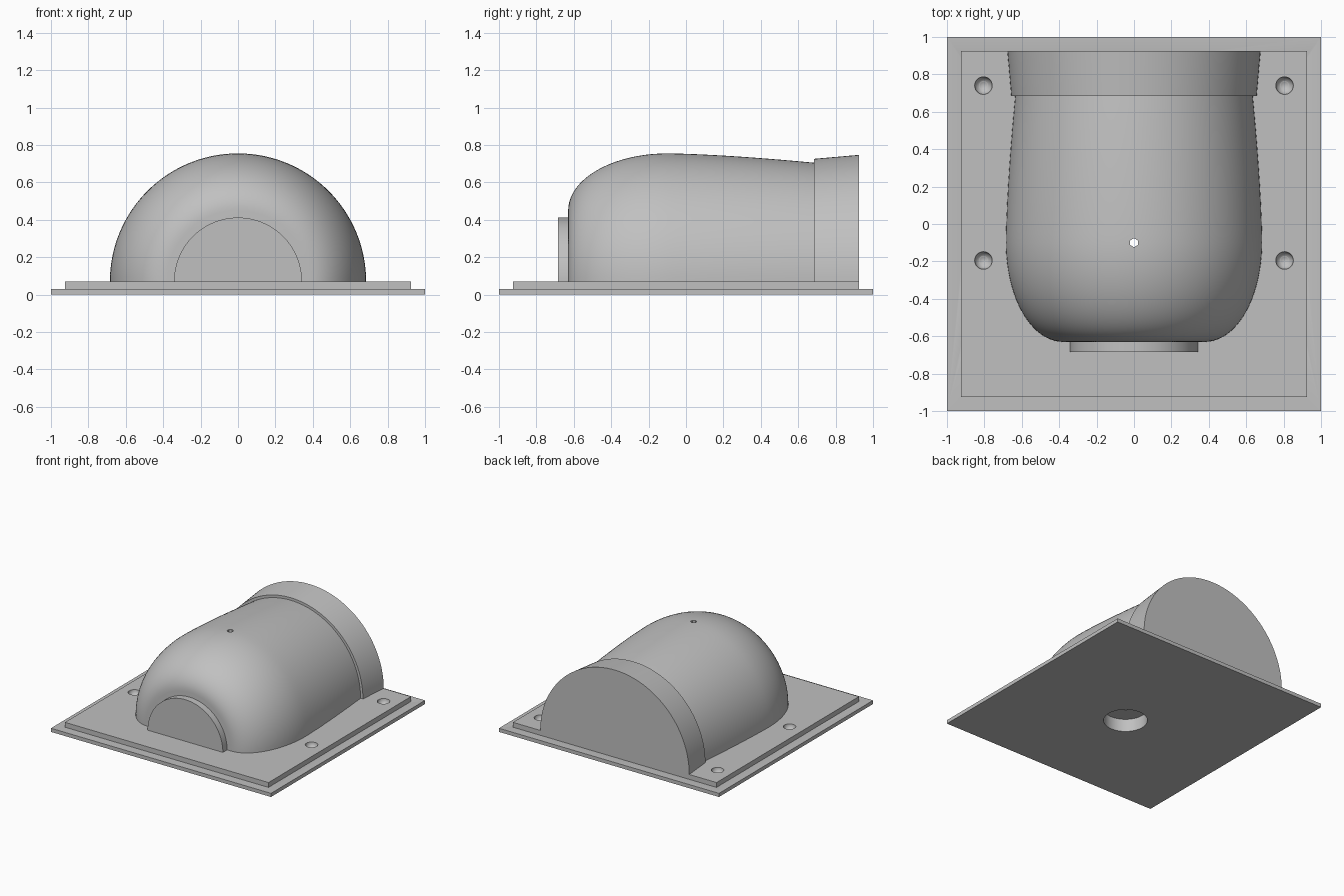
import bpy, bmesh, math
from mathutils import Matrix, Vector

cube = bpy.data.objects.get("Cube")
if cube:
    bpy.data.objects.remove(cube, do_unlink=True)

GREY = (0.53, 0.53, 0.53, 1.0)
grey = bpy.data.materials.new("plain grey")
grey.use_nodes = True
grey.diffuse_color = GREY
grey.node_tree.nodes["Principled BSDF"].inputs["Base Color"].default_value = GREY

DECK = 0.07      # top of the stepped base, and axis height of the housing
PIN_Y = -0.1     # vertical bore position


def finish(name, bm):
    bmesh.ops.recalc_face_normals(bm, faces=bm.faces)
    mesh = bpy.data.meshes.new(name)
    bm.to_mesh(mesh)
    bm.free()
    mesh.materials.append(grey)
    ob = bpy.data.objects.new(name, mesh)
    bpy.context.collection.objects.link(ob)
    return ob


def plate(name, half, z0, z1):
    bm = bmesh.new()
    size = Matrix.Diagonal((2 * half, 2 * half, z1 - z0, 1))
    bmesh.ops.create_cube(bm, size=1, matrix=Matrix.Translation((0, 0, (z0 + z1) / 2)) @ size)
    return finish(name, bm)


def half_lathe(name, profile, segments=72):
    """Solid half turn about the y axis, from (y, radius) pairs."""
    bm = bmesh.new()
    rings = []
    for y, r in profile:
        angles = [math.pi * i / segments for i in range(segments + 1)]
        rings.append([bm.verts.new((r * math.cos(a), y, DECK + r * math.sin(a))) for a in angles])
    for a, b in zip(rings, rings[1:]):
        for i in range(len(a)):
            j = (i + 1) % len(a)
            bm.faces.new((a[i], a[j], b[j], b[i]))
    bm.faces.new(rings[0])
    bm.faces.new(rings[-1])
    return finish(name, bm)


def bore(name, radius, z0, z1, sides):
    bm = bmesh.new()
    bmesh.ops.create_cone(bm, cap_ends=True, segments=sides, radius1=radius, radius2=radius,
                          depth=z1 - z0, matrix=Matrix.Translation((0, PIN_Y, (z0 + z1) / 2)))
    return finish(name, bm)


# Stepped base
lower_plate = plate("lower_plate", 1.0, 0, 0.03)
upper_plate = plate("upper_plate", 0.925, 0.03, DECK)

# Housing: rounded nose, then a gentle taper to the rear
nose = [(PIN_Y - 0.53 * math.cos(t), 0.38 + 0.305 * math.sin(t))
        for t in (math.pi / 2 * i / 20 for i in range(21))]
tail = []
for i in range(1, 17):
    u = i / 16
    tail.append((PIN_Y + 0.785 * u, 0.685 - 0.05 * u ** 1.5))
housing = half_lathe("housing", nose + tail)
collar = half_lathe("rear_collar", [(0.685, 0.656), (0.925, 0.677)])
boss = half_lathe("front_boss", [(-0.685, 0.342), (-0.63, 0.342)])

# Cutters: socket from below, fine vent to the top, round dimples at the corners
socket = bore("socket_cutter", 0.165, -0.1, 0.105, 48)
vent = bore("vent_cutter", 0.024, -0.05, 1.0, 6)
bm = bmesh.new()
for x in (-0.805, 0.805):
    for y in (0.74, -0.195):
        bmesh.ops.create_uvsphere(bm, u_segments=32, v_segments=16, radius=0.047,
                                  matrix=Matrix.Translation((x, y, DECK)))
dimples = finish("dimple_cutter", bm)
cutters = (socket, vent, dimples)

for part, cuts in ((lower_plate, (socket, dimples)),
                   (upper_plate, (socket, dimples)),
                   (housing, (socket, vent))):
    bpy.context.view_layer.objects.active = part
    for cutter in cuts:
        mod = part.modifiers.new("cut", 'BOOLEAN')
        mod.operation = 'DIFFERENCE'
        mod.solver = 'EXACT'
        mod.object = cutter
        bpy.ops.object.modifier_apply(modifier=mod.name)

for cutter in cutters:
    bpy.data.objects.remove(cutter, do_unlink=True)

# Smooth curved faces, crisp edges
bpy.ops.object.select_all(action='DESELECT')
for part in (lower_plate, upper_plate, housing, collar, boss):
    part.select_set(True)
bpy.context.view_layer.objects.active = housing
bpy.ops.object.shade_smooth_by_angle(angle=math.radians(30))
